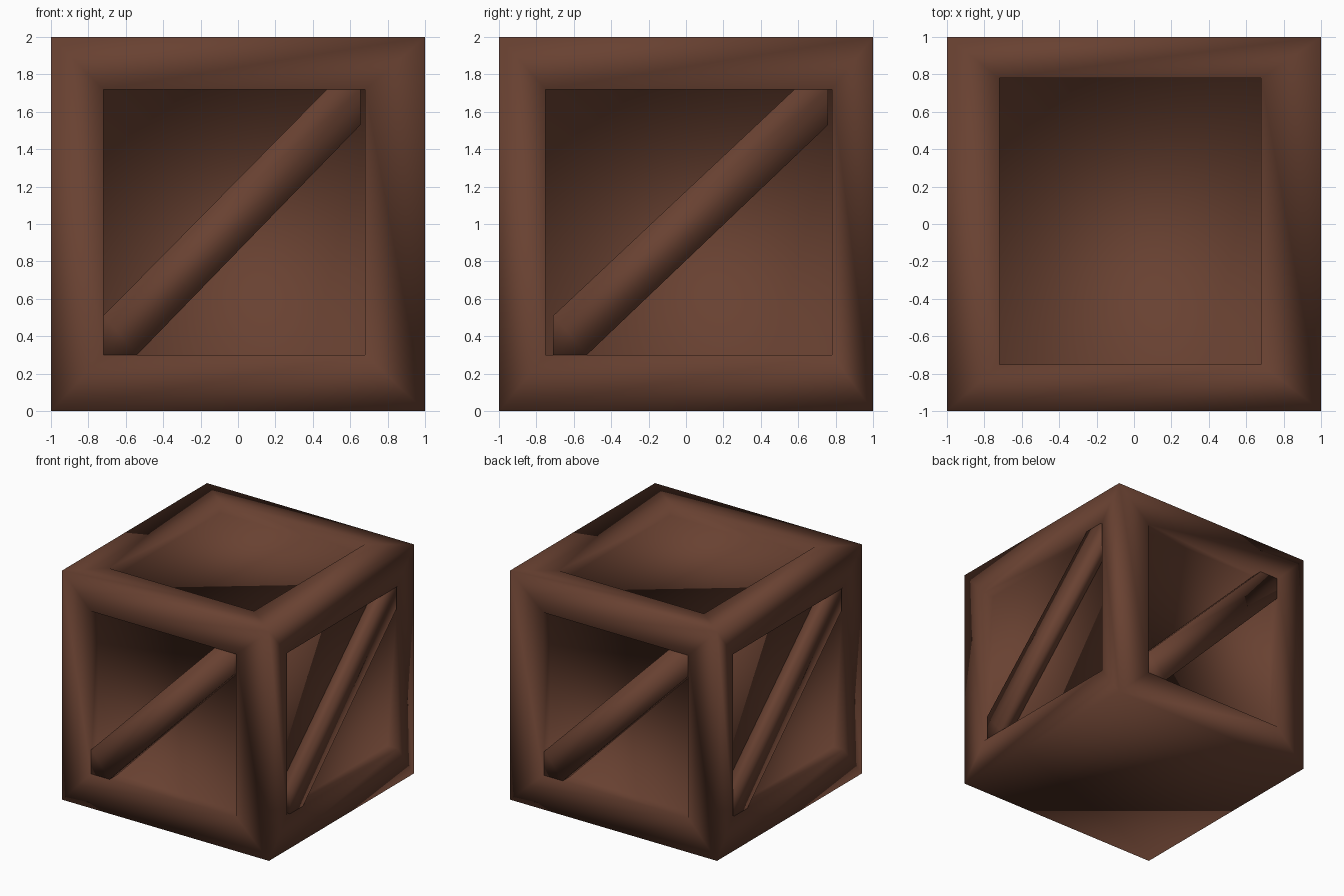
import bpy, bmesh
from mathutils import Vector

if "Cube" in bpy.data.objects:
    bpy.data.objects.remove(bpy.data.objects["Cube"])

LO = Vector((-0.72, -0.75, 0.30))   # limits shared by all recessed panels
HI = Vector((0.68, 0.78, 1.72))
DEPTH = 0.10

wood = bpy.data.materials.new("dark brown wood")
wood.diffuse_color = (0.14, 0.053, 0.031, 1.0)
wood.use_nodes = True
wood.node_tree.nodes["Principled BSDF"].inputs["Base Color"].default_value = wood.diffuse_color


def finish(bm, name):
    bmesh.ops.recalc_face_normals(bm, faces=bm.faces[:])
    for f in bm.faces:
        f.smooth = True
    mesh = bpy.data.meshes.new(name)
    bm.to_mesh(mesh)
    bm.free()
    mesh.materials.append(wood)
    obj = bpy.data.objects.new(name, mesh)
    bpy.context.collection.objects.link(obj)
    return obj


# Crate body: cube with a recessed panel on every face but the bottom
bm = bmesh.new()
bmesh.ops.create_cube(bm, size=2)
bmesh.ops.translate(bm, verts=bm.verts[:], vec=(0, 0, 1))
bm.normal_update()
panels = [f for f in bm.faces if f.normal.z > -0.5]
bmesh.ops.inset_individual(bm, faces=panels, thickness=0.25)
for f in panels:
    n = f.normal.copy()
    c = f.calc_center_median()
    for v in f.verts:
        for i in range(3):
            if abs(n[i]) < 0.5:
                v.co[i] = HI[i] if v.co[i] > c[i] else LO[i]
for f in bmesh.ops.extrude_discrete_faces(bm, faces=panels)["faces"]:
    n = f.normal.copy()
    bmesh.ops.translate(bm, verts=f.verts[:], vec=-n * DEPTH)
finish(bm, "crate_body")


# Diagonal brace: six-sided board rising from start to end, flush with the frame
def brace(name, axis, side, start, end):
    s = 0.18 if end > start else -0.18
    outline = [(start, 0.30), (start + s, 0.30), (end, 1.53),
               (end, 1.72), (end - s, 1.72), (start, 0.51)]
    bm = bmesh.new()

    def ring(d):
        return [bm.verts.new((u, d, z) if axis == "y" else (d, u, z)) for u, z in outline]

    outer, inner = ring(side), ring(side * (1 - DEPTH))
    bm.faces.new(outer)
    bm.faces.new(inner[::-1])
    for i in range(6):
        j = (i + 1) % 6
        bm.faces.new((outer[i], inner[i], inner[j], outer[j]))
    finish(bm, name)


brace("front_brace", "y", -1, -0.72, 0.655)
brace("right_brace", "x", 1, -0.71, 0.76)
brace("back_brace", "y", 1, 0.67, -0.715)
brace("left_brace", "x", -1, 0.76, -0.72)
